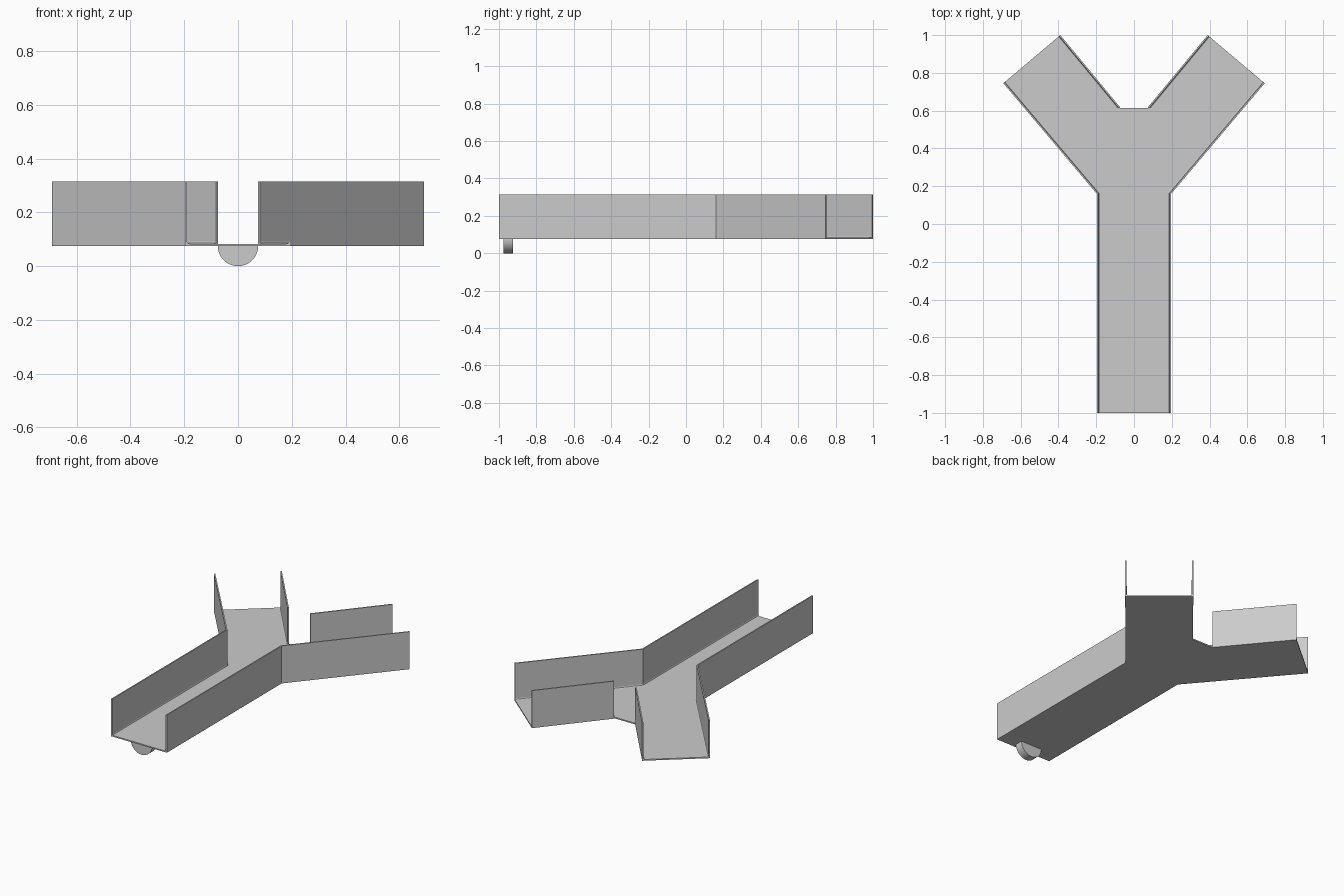
import bpy, bmesh, math
from mathutils import Vector

cube = bpy.data.objects.get("Cube")
if cube:
    bpy.data.objects.remove(cube, do_unlink=True)

grey = bpy.data.materials.new("plain_grey")
grey.use_nodes = True
GREY = (0.6, 0.6, 0.6, 1)
grey.diffuse_color = GREY
grey.node_tree.nodes["Principled BSDF"].inputs["Base Color"].default_value = GREY

BASE, FLOOR, TOP, WALL = 0.075, 0.083, 0.315, 0.008


def finish(name, bm, mirror=False):
    bmesh.ops.recalc_face_normals(bm, faces=bm.faces)
    mesh = bpy.data.meshes.new(name)
    bm.to_mesh(mesh)
    bm.free()
    mesh.materials.append(grey)
    ob = bpy.data.objects.new(name, mesh)
    bpy.context.collection.objects.link(ob)
    if mirror:
        ob.modifiers.new("Mirror", 'MIRROR').use_mirror_merge = False
    return ob


def extrude(name, points, offset):
    """Solid from a flat outline pushed along a vector."""
    bm = bmesh.new()
    face = bm.faces.new([bm.verts.new(p) for p in points])
    res = bmesh.ops.extrude_face_region(bm, geom=[face], use_keep_orig=True)
    verts = [g for g in res["geom"] if isinstance(g, bmesh.types.BMVert)]
    bmesh.ops.translate(bm, vec=offset, verts=verts)
    return finish(name, bm)


def sweep(name, path, profile):
    """Mitred sweep of (inward offset, height) points along a plan path."""
    path = [Vector(p) for p in path]
    normals = []
    for a, b in zip(path, path[1:]):
        d = (b - a).normalized()
        normals.append(Vector((-d.y, d.x)))
    bm = bmesh.new()
    rings = []
    for i, p in enumerate(path):
        before, after = normals[max(i - 1, 0)], normals[min(i, len(normals) - 1)]
        miter = (before + after) / (1 + before.dot(after))
        rings.append([bm.verts.new((*(p + miter * o), z)) for o, z in profile])
    n = len(profile)
    for r, s in zip(rings, rings[1:]):
        for k in range(n):
            bm.faces.new((r[k], r[(k + 1) % n], s[(k + 1) % n], s[k]))
    bm.faces.new(rings[0])
    bm.faces.new(rings[-1])
    return finish(name, bm, mirror=True)


# Y-shaped floor
outer = [(0.197, -1), (0.197, 0.16), (0.692, 0.745)]
inner = [(0.39, 1.0), (0.075, 0.62)]
half = outer + inner + [(0.075, 0.615)]
outline = half + [(-x, y) for x, y in reversed(half)]
extrude("floor", [(x, y, BASE) for x, y in outline], (0, 0, FLOOR - BASE))

# Side walls with a small fillet at the foot
fillet = 0.008
profile = [(0, BASE), (WALL + fillet, BASE), (WALL + fillet, FLOOR),
           (WALL + fillet * 0.3, FLOOR + fillet * 0.3),
           (WALL, FLOOR + fillet), (WALL, TOP), (0, TOP)]
sweep("outer_walls", outer, profile)
sweep("inner_walls", inner, profile)

# Half-round foot under the front end
R, STEPS = 0.075, 32
arc = [math.pi * (1 + i / STEPS) for i in range(STEPS + 1)]
foot = extrude("half_round_foot",
               [(R * math.cos(a), -0.975, BASE + R * math.sin(a)) for a in arc],
               (0, 0.05, 0))
bpy.context.view_layer.objects.active = foot
foot.select_set(True)
bpy.ops.object.shade_smooth_by_angle(angle=math.radians(30))
